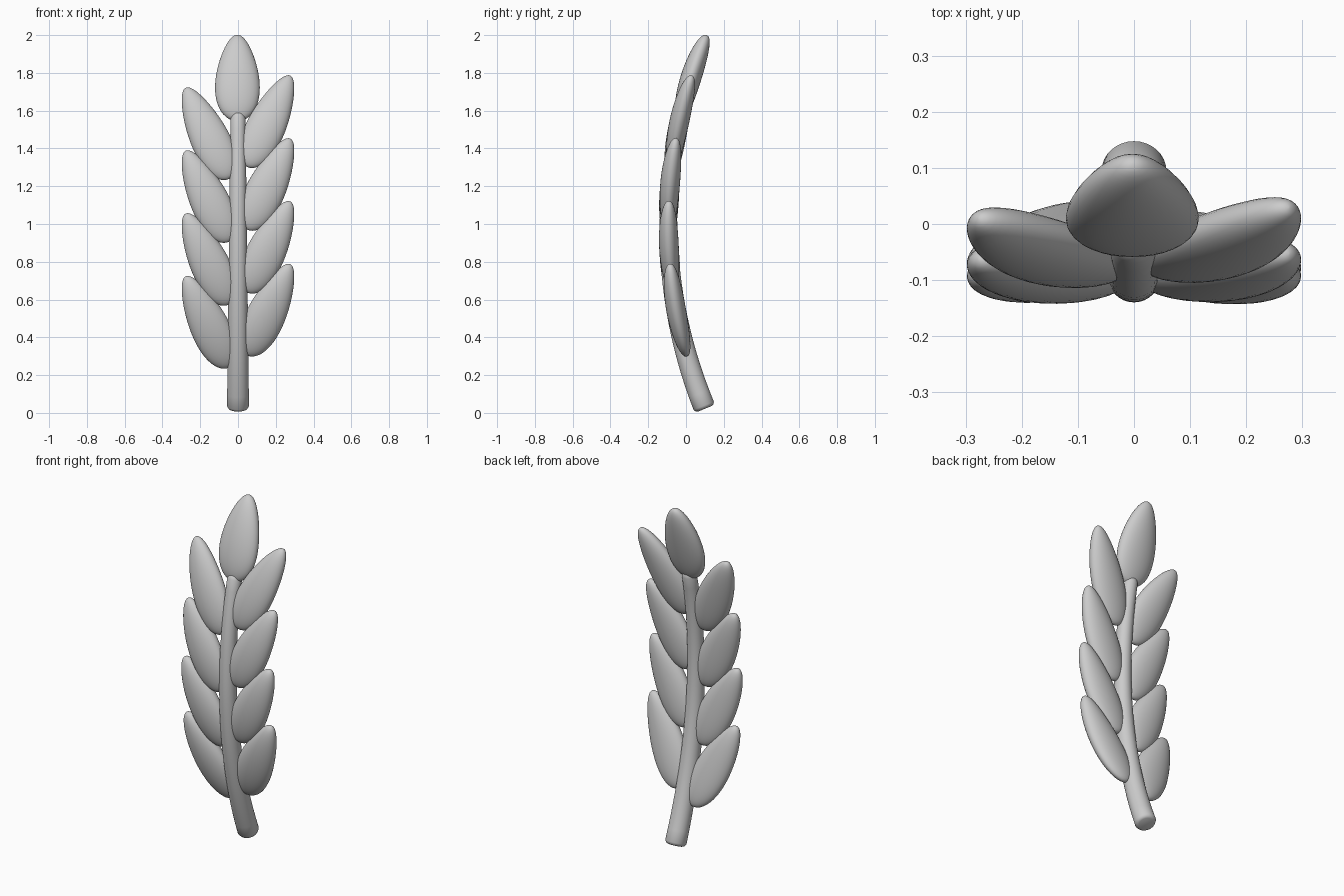
import bpy, bmesh, math
from mathutils import Vector

if "Cube" in bpy.data.objects:
    bpy.data.objects.remove(bpy.data.objects["Cube"])

R = 2.57          # bend radius of the whole sprig
Y_MID = -0.093    # y of the spine at mid height


def bend(p):
    """Wrap a flat (x, depth, z) point onto the backward-curving arc."""
    s = (p.z - 1) / R
    c = math.sqrt(1 - s * s)
    return Vector((p.x, Y_MID + R - (R - p.y) * c, 1 + (R - p.y) * s))


def loft(name, rings, segs=32):
    """rings: (centre x, centre z, axis angle, half width, half depth)."""
    bm = bmesh.new()
    loops = []
    for x, z, a, w, d in rings:
        loop = []
        for i in range(segs):
            t = 2 * math.pi * i / segs
            u = w * math.cos(t)
            p = Vector((x + u * math.cos(a), d * math.sin(t), z - u * math.sin(a)))
            loop.append(bm.verts.new(bend(p)))
        loops.append(loop)
    for a, b in zip(loops, loops[1:]):
        for i in range(segs):
            j = (i + 1) % segs
            bm.faces.new((a[i], a[j], b[j], b[i]))
    bm.faces.new(loops[0][::-1])
    bm.faces.new(loops[-1])
    bmesh.ops.recalc_face_normals(bm, faces=bm.faces)
    me = bpy.data.meshes.new(name)
    bm.to_mesh(me)
    bm.free()
    for f in me.polygons:
        f.use_smooth = True
    ob = bpy.data.objects.new(name, me)
    bpy.context.collection.objects.link(ob)
    return ob


def leaf(name, base, tip, width, depth=0.052, n=28):
    """Plump leaf, wider toward its base, flattened in depth."""
    b, t = Vector(base), Vector(tip)
    ang = math.atan2(t.x - b.x, t.y - b.y)
    rings = []
    for i in range(n + 1):
        phi = 0.02 + (math.pi - 0.04) * i / n
        c, s = math.cos(phi), math.sin(phi)
        p = b.lerp(t, (1 - c) / 2)
        rings.append((p.x, p.y, ang, width * s * (1 + 0.25 * c), depth * s ** 0.85))
    return loft(name, rings)


# Stem: tapering rod with softened ends
stem = [(0, 0.022, 0, 0.040, 0.040), (0, 0.026, 0, 0.051, 0.051),
        (0, 0.038, 0, 0.058, 0.058)]
for i in range(1, 25):
    z = 0.038 + 1.522 * i / 24
    r = 0.058 - 0.018 * i / 24
    stem.append((0, z, 0, r, r))
stem += [(0, 1.58, 0, 0.034, 0.034), (0, 1.592, 0, 0.022, 0.022),
         (0, 1.597, 0, 0.006, 0.006)]
loft("stem", stem)

# Paired leaves: the left row sits slightly lower than the right
for side, sx, dz in (("right", 1, 0.0), ("left", -1, -0.064)):
    for k in range(4):
        z = 0.305 + 0.3325 * k + dz
        leaf(f"{side}_leaf_{k + 1}", (sx * 0.048, z), (sx * 0.277, z + 0.482), 0.101)

# Terminal leaf
leaf("top_leaf", (-0.003, 1.545), (-0.003, 2.0), 0.115, 0.055)
